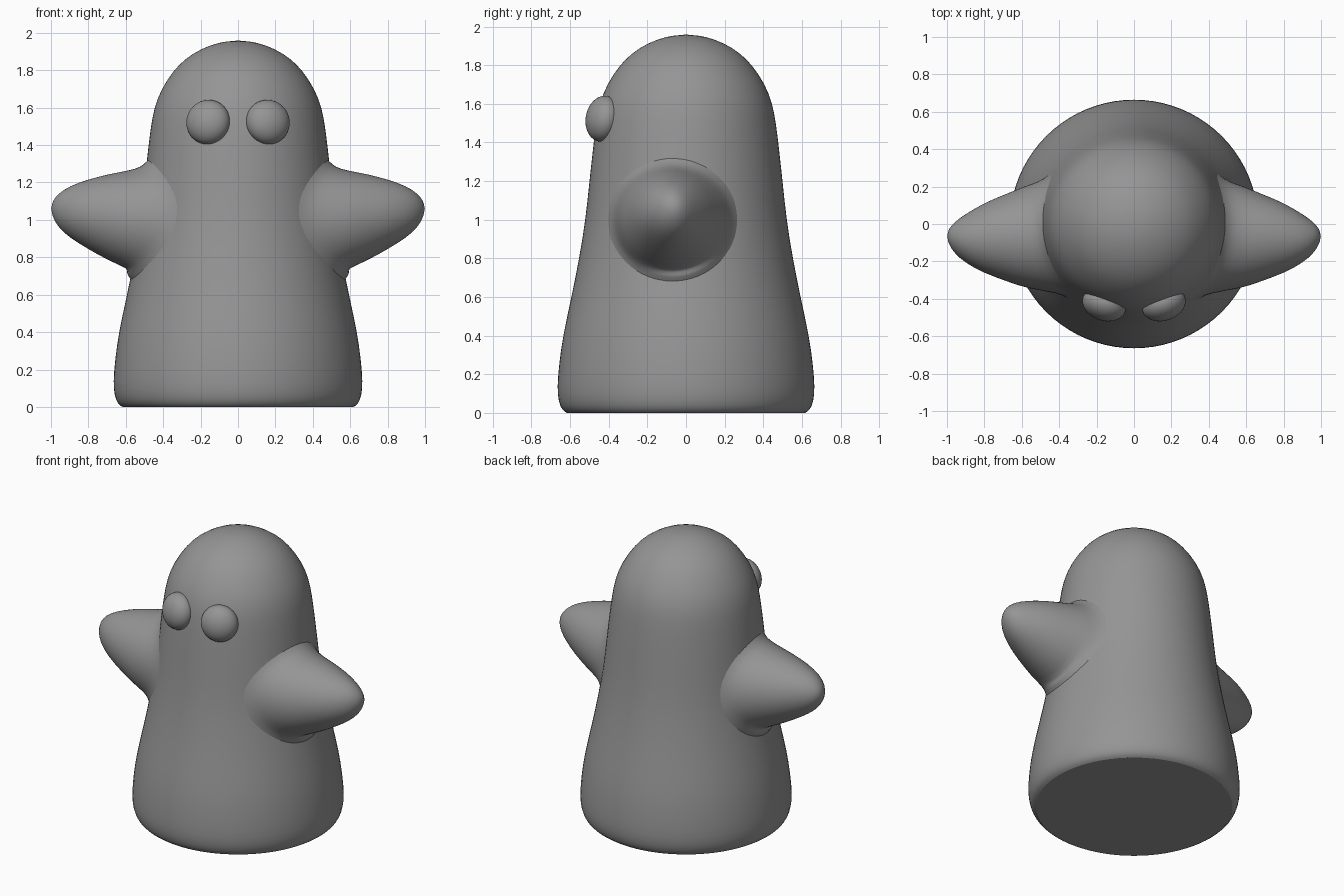
import bpy, bmesh, math
from mathutils import Vector, Matrix

if "Cube" in bpy.data.objects:
    bpy.data.objects.remove(bpy.data.objects["Cube"])

grey = bpy.data.materials.new("grey")
grey.diffuse_color = (0.3, 0.3, 0.3, 1)
grey.use_nodes = True
grey.node_tree.nodes["Principled BSDF"].inputs["Base Color"].default_value = grey.diffuse_color

# Body profile: (radius, height)
BODY = [(0.62, 0.0), (0.645, 0.015), (0.663, 0.06), (0.67, 0.13), (0.66, 0.25),
        (0.64, 0.4), (0.595, 0.6), (0.555, 0.8), (0.522, 1.0), (0.502, 1.2),
        (0.48, 1.4), (0.467, 1.5), (0.45, 1.6), (0.412, 1.7), (0.345, 1.8),
        (0.285, 1.86), (0.2, 1.915), (0.1, 1.95)]
# Arm profile: (x, centre y, centre z, radius in y, radius in z)
ARM = [(0.58, -0.07, 1.0, 0.275, 0.265), (0.68, -0.072, 1.012, 0.235, 0.237),
       (0.8, -0.075, 1.03, 0.19, 0.188), (0.9, -0.078, 1.043, 0.132, 0.139),
       (0.96, -0.073, 1.05, 0.085, 0.092), (0.99, -0.067, 1.058, 0.042, 0.045)]


def make_object(name, bm):
    bmesh.ops.recalc_face_normals(bm, faces=bm.faces)
    mesh = bpy.data.meshes.new(name)
    bm.to_mesh(mesh)
    bm.free()
    mesh.materials.append(grey)
    mesh.shade_smooth()
    obj = bpy.data.objects.new(name, mesh)
    bpy.context.collection.objects.link(obj)
    return obj


def loft(bm, rings, tip):
    """Skin a list of closed rings and close the last one on a tip."""
    loops = [[bm.verts.new(p) for p in ring] for ring in rings]
    n = len(loops[0])
    for a, b in zip(loops, loops[1:]):
        for i in range(n):
            j = (i + 1) % n
            bm.faces.new((a[i], a[j], b[j], b[i]))
    end = bm.verts.new(tip)
    for i in range(n):
        bm.faces.new((loops[-1][i], loops[-1][(i + 1) % n], end))
    return loops


def body_radius(z):
    for (r0, z0), (r1, z1) in zip(BODY, BODY[1:]):
        if z0 <= z <= z1:
            return r0 + (r1 - r0) * (z - z0) / (z1 - z0)
    return 0.0


def circle(n):
    return [(math.cos(2 * math.pi * i / n), math.sin(2 * math.pi * i / n)) for i in range(n)]


# Body with a flat underside
bm = bmesh.new()
loops = loft(bm, [[(r * c, r * s, z) for c, s in circle(40)] for r, z in BODY], (0, 0, 1.96))
base = bm.faces.new(loops[0])
base.smooth = False
body = make_object("body", bm)
base_index = min(body.data.polygons, key=lambda p: p.center.z).index
body.data.polygons[base_index].use_smooth = False
for edge in body.data.edges:
    if all(body.data.vertices[v].co.z < 0.001 for v in edge.vertices):
        edge.use_edge_sharp = True
crease = body.data.attributes.new("crease_edge", 'FLOAT', 'EDGE')
for edge in body.data.edges:
    crease.data[edge.index].value = 1.0 if edge.use_edge_sharp else 0.0
body.modifiers.new("smooth", 'SUBSURF').levels = 1
body.modifiers["smooth"].render_levels = 1


# Arms flare into the body surface at the shoulder
def shoulder_ring(scale, lift):
    ring = []
    for c, s in circle(32):
        y, z = -0.07 + 0.29 * scale * c, 1.0 + 0.275 * scale * s
        r = body_radius(z)
        ring.append((math.sqrt(max(r * r - y * y, 0)) + lift, y, z))
    return ring


for side, label in ((1, "left_arm"), (-1, "right_arm")):
    rings = [shoulder_ring(1.25, -0.02), shoulder_ring(1.14, 0.003), shoulder_ring(1.04, 0.03)]
    rings += [[(x, y + ry * c, z + rz * s) for c, s in circle(32)] for x, y, z, ry, rz in ARM]
    bm = bmesh.new()
    loft(bm, rings, (1.0, -0.065, 1.06))
    bmesh.ops.transform(bm, matrix=Matrix.Diagonal((side, 1, 1, 1)), verts=bm.verts)
    arm = make_object(label, bm)
    sub = arm.modifiers.new("smooth", 'SUBSURF')
    sub.levels = sub.render_levels = 1

# Eyes: flattened balls set into the face
for side, label in ((1, "left_eye"), (-1, "right_eye")):
    bm = bmesh.new()
    bmesh.ops.create_uvsphere(bm, u_segments=32, v_segments=20, radius=1)
    look = Vector((side * 0.33, -0.94, 0.18)).to_track_quat('Z', 'Y').to_matrix().to_4x4()
    place = Matrix.Translation((side * 0.16, -0.43, 1.523))
    bmesh.ops.transform(bm, matrix=place @ look @ Matrix.Diagonal((0.12, 0.12, 0.085, 1)),
                        verts=bm.verts)
    make_object(label, bm)
